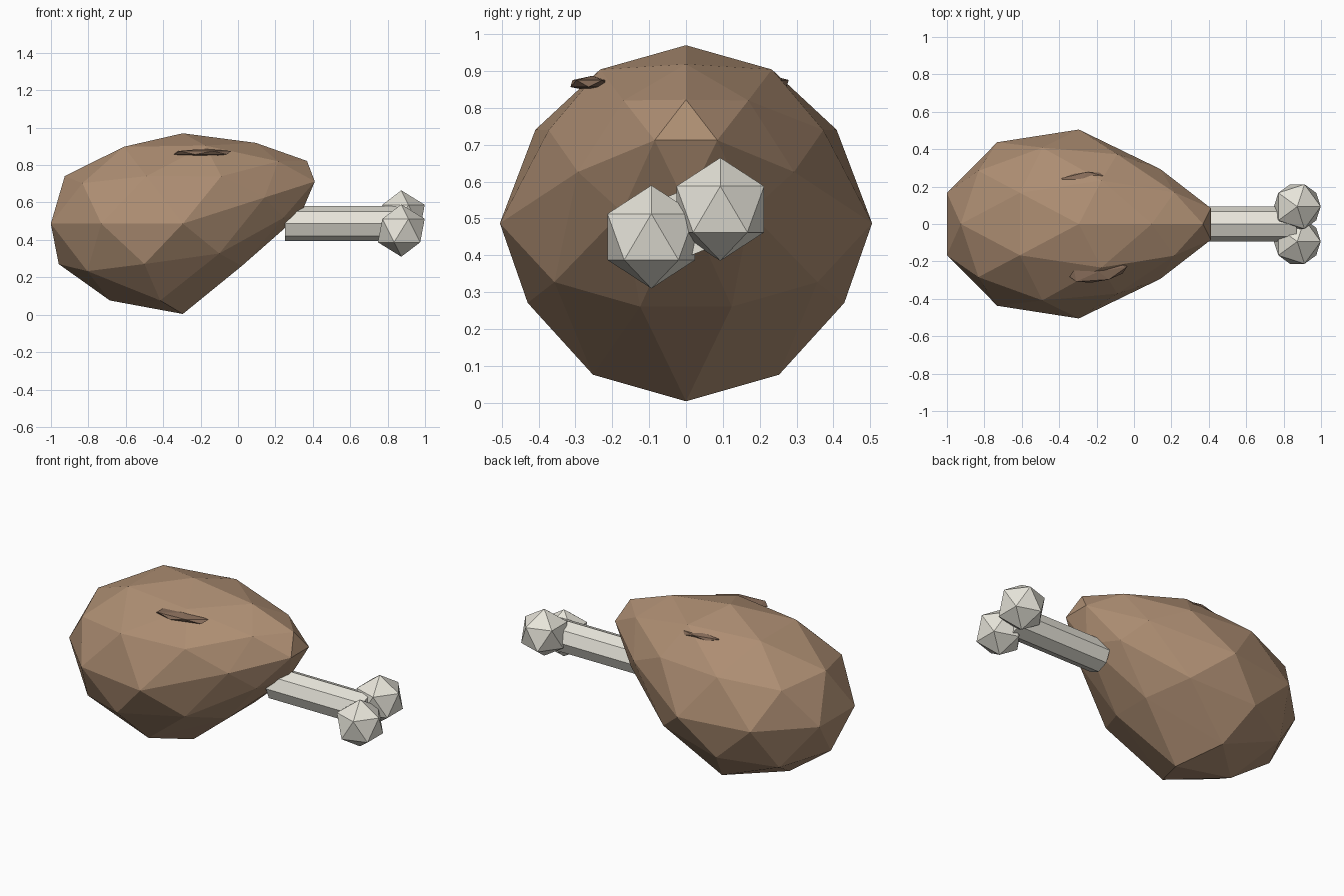
import bpy, math

if "Cube" in bpy.data.objects:
    bpy.data.objects.remove(bpy.data.objects["Cube"])


def material(name, rgb):
    m = bpy.data.materials.new(name)
    m.diffuse_color = (*rgb, 1)
    m.use_nodes = True
    m.node_tree.nodes["Principled BSDF"].inputs["Base Color"].default_value = m.diffuse_color
    return m


MEAT = material("roast_brown", (0.42, 0.27, 0.17))
DARK = material("dark_brown", (0.24, 0.15, 0.10))
BONE = material("bone_white", (0.80, 0.78, 0.70))


def ico(name, mat, loc, subdivisions=1, radius=1, scale=(1, 1, 1), rot=(0, 0, 0)):
    bpy.ops.mesh.primitive_ico_sphere_add(
        subdivisions=subdivisions, radius=radius, location=loc, rotation=rot)
    ob = bpy.context.object
    ob.name = name
    ob.scale = scale
    ob.data.materials.append(mat)
    return ob


# Meat: a faceted ball, tapered and lifted towards the bone end
meat = ico("meat", MEAT, (-0.295, 0, 0.487), subdivisions=2)
for v in meat.data.vertices:
    x, y, z = v.co
    taper = 1 - 0.48 * max(x, 0)
    bulge = 1.07 if x < -0.3 else 1
    lift = 0.237 * max(x, 0)
    v.co = (0.742 * x, 0.505 * y * taper * bulge, 0.483 * z * taper + lift)

# Bone shaft: eight-sided rod
bpy.ops.mesh.primitive_cylinder_add(
    vertices=8, radius=0.093, depth=0.62, location=(0.56, 0, 0.487),
    rotation=(0, math.pi / 2, 0))
shaft = bpy.context.object
shaft.name = "bone_shaft"
shaft.data.materials.append(BONE)

# Two knobs at the end of the bone
for name, y, z in (("front_knob", -0.094, 0.45), ("back_knob", 0.093, 0.525)):
    ico(name, BONE, (0.873, y, z), radius=0.14)

# Thin dark creases in the skin
ico("front_crease", DARK, (-0.19, -0.255, 0.866), scale=(0.175, 0.06, 0.021),
    rot=(0, 0, math.radians(10)))
ico("back_crease", DARK, (-0.28, 0.238, 0.868), scale=(0.14, 0.042, 0.018),
    rot=(0, 0, math.radians(8)))
